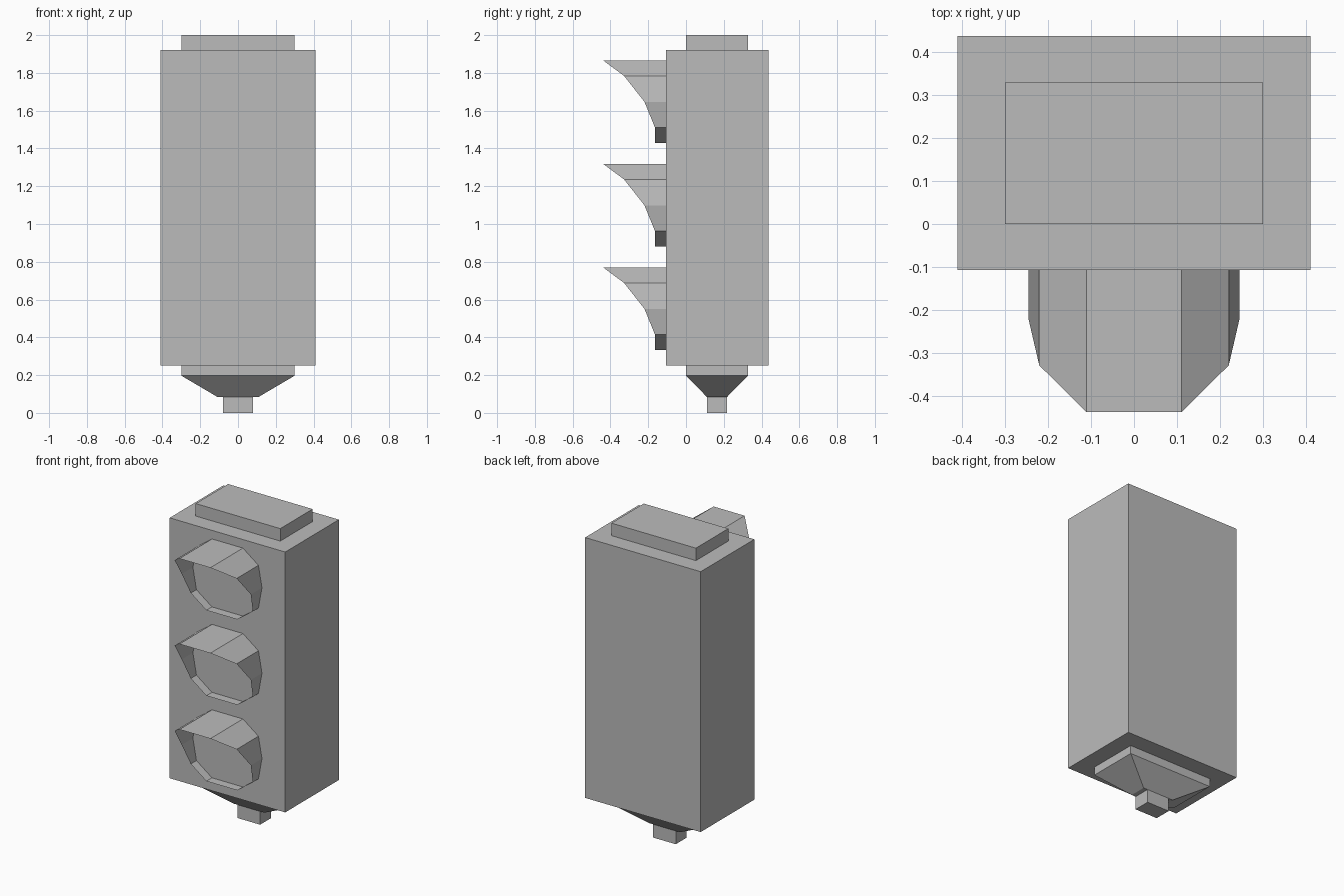
import bpy

cube = bpy.data.objects.get("Cube")
if cube:
    bpy.data.objects.remove(cube, do_unlink=True)

# Single grey finish
grey = bpy.data.materials.new("grey")
grey.use_nodes = True
colour = (0.5, 0.5, 0.5, 1)
grey.diffuse_color = colour
grey.node_tree.nodes["Principled BSDF"].inputs["Base Color"].default_value = colour


def add_mesh(name, verts, faces):
    mesh = bpy.data.meshes.new(name)
    mesh.from_pydata(verts, [], faces)
    mesh.materials.append(grey)
    obj = bpy.data.objects.new(name, mesh)
    bpy.context.collection.objects.link(obj)
    return obj


def ring(half_x, y0, y1, z):
    return [(-half_x, y0, z), (half_x, y0, z), (half_x, y1, z), (-half_x, y1, z)]


def block(name, bottom, top):
    """Box or frustum between two rectangles (half width, y front, y back, z)."""
    sides = [(i, (i + 1) % 4, (i + 1) % 4 + 4, i + 4) for i in range(4)]
    return add_mesh(name, ring(*bottom) + ring(*top),
                    [(3, 2, 1, 0), (4, 5, 6, 7)] + sides)


FRONT, BACK = -0.107, 0.437

# Housing, cap and lower mount
block("housing", (0.41, FRONT, BACK, 0.25), (0.41, FRONT, BACK, 1.92))
block("top_cap", (0.30, 0.0, 0.328, 1.92), (0.30, 0.0, 0.328, 2.0))
block("bottom_collar", (0.30, 0.0, 0.328, 0.197), (0.30, 0.0, 0.328, 0.25))
block("bottom_taper", (0.11, 0.11, 0.218, 0.085), (0.30, 0.0, 0.328, 0.197))
block("stem", (0.08, 0.11, 0.218, 0.0), (0.08, 0.11, 0.218, 0.085))

# Thin ten-sided hoods: half width, front edge y, height from centre
half = [(0.11, -0.437, 0.218), (0.22, -0.328, 0.137), (0.245, -0.22, 0.0),
        (0.22, -0.164, -0.137), (0.11, -0.164, -0.218)]
outline = half + [(-x, y, z) for x, y, z in reversed(half)]
count = len(outline)
for name, height in (("top", 1.647), ("middle", 1.099), ("bottom", 0.551)):
    rim = [(x, y, z + height) for x, y, z in outline]
    base = [(x, FRONT, z) for x, y, z in rim]
    walls = [(i, i + count, (i + 1) % count + count, (i + 1) % count)
             for i in range(count)]
    add_mesh(name + "_lamp_hood", rim + base, walls)
